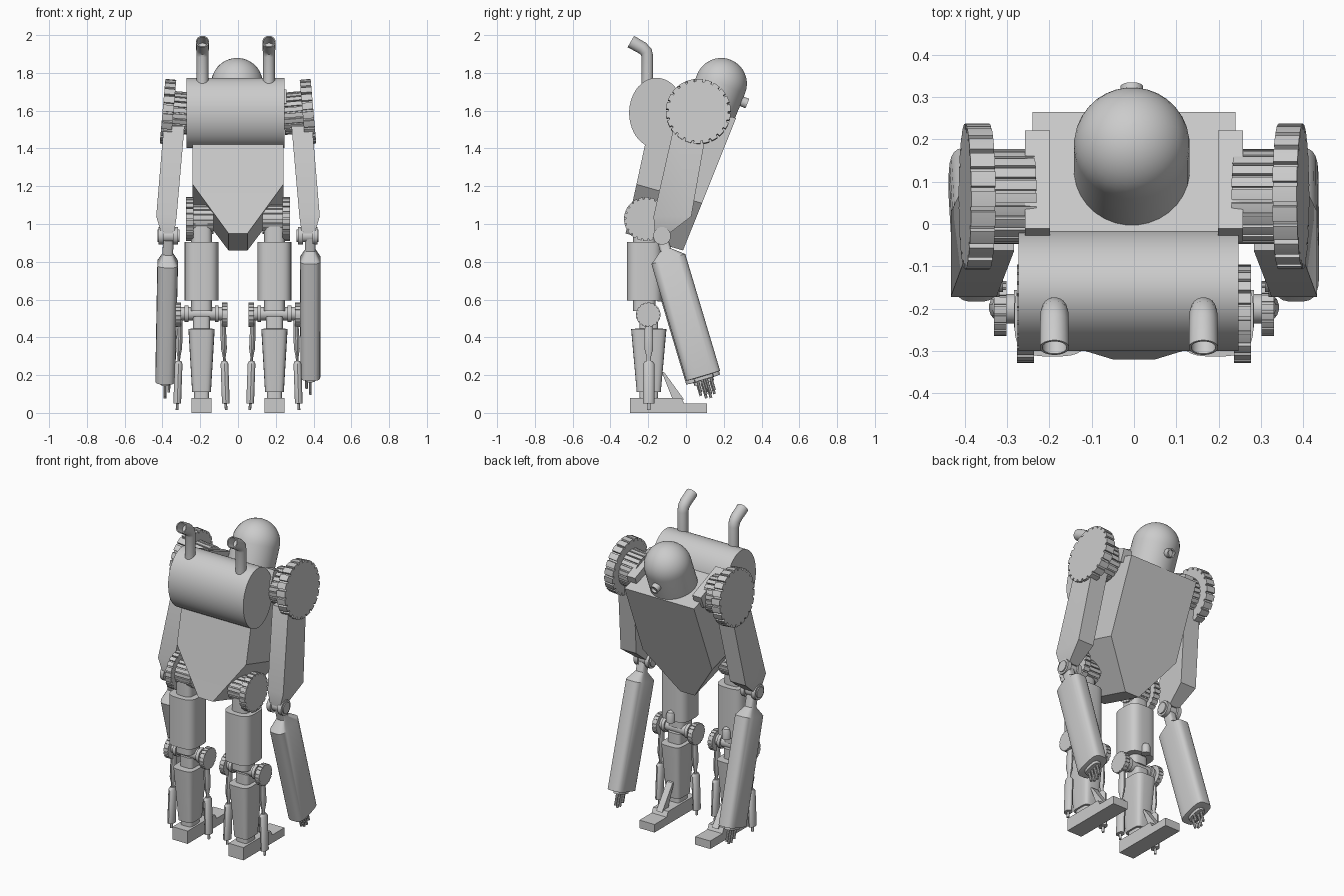
import bpy, bmesh
from math import sin, cos, pi, radians, copysign
from mathutils import Vector, Matrix

if "Cube" in bpy.data.objects:
    bpy.data.objects.remove(bpy.data.objects["Cube"])

grey = bpy.data.materials.new("plain_grey")
grey.use_nodes = True
grey.diffuse_color = (0.6, 0.6, 0.6, 1)
grey.node_tree.nodes["Principled BSDF"].inputs["Base Color"].default_value = (0.6, 0.6, 0.6, 1)
parts = []


def skin(name, rings):
    """Bridge equal rings of points and cap both ends."""
    bm = bmesh.new()
    loops = [[bm.verts.new(p) for p in ring] for ring in rings]
    n = len(loops[0])
    for a, b in zip(loops, loops[1:]):
        for i in range(n):
            j = (i + 1) % n
            bm.faces.new((a[i], a[j], b[j], b[i]))
    bm.faces.new(loops[0][::-1])
    bm.faces.new(loops[-1])
    bmesh.ops.recalc_face_normals(bm, faces=bm.faces)
    mesh = bpy.data.meshes.new(name)
    bm.to_mesh(mesh)
    bm.free()
    mesh.materials.append(grey)
    obj = bpy.data.objects.new(name, mesh)
    bpy.context.collection.objects.link(obj)
    parts.append(obj)
    return obj


def frame(origin, axis):
    """Matrix whose local z follows the axis."""
    z = Vector(axis).normalized()
    ref = Vector((1, 0, 0)) if abs(z.x) < 0.9 else Vector((0, 1, 0))
    y = z.cross(ref).normalized()
    m = Matrix((y.cross(z), y, z)).transposed().to_4x4()
    m.translation = Vector(origin)
    return m


def outline(rx, ry, n, power):
    if n == 4:
        return [(rx, ry), (-rx, ry), (-rx, -ry), (rx, -ry)]
    pts = []
    for i in range(n):
        c, s = cos(2 * pi * (i + 0.5) / n), sin(2 * pi * (i + 0.5) / n)
        pts.append((copysign(abs(c) ** (2 / power), c) * rx,
                    copysign(abs(s) ** (2 / power), s) * ry))
    return pts


def loft(name, origin, axis, profile, n=24, power=2):
    """Profile rows are (distance along axis, half width, half depth)."""
    m = frame(origin, axis)
    return skin(name, [[m @ Vector((x, y, d)) for x, y in outline(rx, ry, n, power)]
                       for d, rx, ry in profile])


def rod(name, start, end, r, n=16):
    axis = Vector(end) - Vector(start)
    return loft(name, start, axis, [(0, r, r), (axis.length, r, r)], n)


def gear(name, origin, axis, r, length, teeth, notch):
    m = frame(origin, axis)
    ring = []
    for i in range(teeth):
        for t, rad in ((0, r), (0.38, r), (0.74, r), (0.76, r - notch), (0.98, r - notch)):
            a = 2 * pi * (i + t) / teeth
            ring.append((rad * cos(a), rad * sin(a)))
    return skin(name, [[m @ Vector((x, y, d)) for x, y in ring] for d in (0, length)])


def box(name, centre, size, tilt=0):
    m = Matrix.Translation(centre) @ Matrix.Rotation(tilt, 4, 'X')
    hx, hy, hz = (v / 2 for v in size)
    return skin(name, [[m @ Vector((x, y, z)) for x, y in outline(hx, hy, 4, 2)]
                       for z in (-hz, hz)])


LEAN = radians(22)
UP = Vector((0, sin(LEAN), cos(LEAN)))
FORWARD = Vector((0, cos(LEAN), -sin(LEAN)))

# Torso: rows are (half width, front point, back point)
torso = [(0.05, (-0.016, 0.86), (-0.32, 0.95)),
         (0.24, (0.085, 1.11), (-0.262, 1.21)),
         (0.24, (0.265, 1.56), (-0.16, 1.687))]
skin("torso", [[(-w, *f), (w, *f), (w, *b), (-w, *b)] for w, f, b in torso])

# Boiler on the back, with two bent exhaust pipes
loft("boiler", (-0.273, -0.156, 1.588), (1, 0, 0),
     [(0, 0.145, 0.186), (0.52, 0.145, 0.186)], 48)
for side, x in (("right", -0.188), ("left", 0.164)):
    # Rows are (y, z, tilt, radius), up the outside and back into the mouth
    path = [(-0.204, 1.72, 0, 0.031), (-0.204, 1.885, 4, 0.031), (-0.211, 1.912, 28, 0.033),
            (-0.232, 1.932, 54, 0.034), (-0.292, 1.966, 60, 0.035),
            (-0.292, 1.966, 60, 0.029), (-0.236, 1.934, 56, 0.028)]
    rings = []
    for y, z, tilt, r in path:
        m = frame((x, y, z), (0, -sin(radians(tilt)), cos(radians(tilt))))
        rings.append([m @ Vector((px, py, 0)) for px, py in outline(r, r, 20, 2)])
    skin(side + "_exhaust_pipe", rings)

# Domed head and round eye tube
R, NECK = 0.137, 0.25
dome = [(NECK + R * sin(t * pi / 20), R * cos(t * pi / 20), R * cos(t * pi / 20))
        for t in range(10)] + [(NECK + R, 0.002, 0.002)]
centre = Vector((-0.005, 0.186, 1.742))
loft("head", centre - UP * NECK, UP, [(0, R, R)] + dome, 32)
eye = centre + FORWARD * 0.10 - UP * 0.045
loft("eye_tube", eye, FORWARD,
     [(0, 0.027, 0.027), (0.068, 0.027, 0.027), (0.068, 0.019, 0.019), (0.052, 0.019, 0.019)], 20)

for side, s in (("left", 1), ("right", -1)):
    def P(x, y, z):
        return Vector((s * x, y, z))

    # Shoulder block and gears
    box(side + "_shoulder_block", P(0.228, 0.09, 1.627), (0.06, 0.25, 0.08), -LEAN)
    out = P(cos(radians(5)), 0, sin(radians(5)))
    hub = P(0.24, 0.065, 1.583)
    gear(side + "_shoulder_pinion", hub, out, 0.112, 0.115, 22, 0.010)
    gear(side + "_shoulder_gear", hub + out * 0.102, out, 0.172, 0.058, 22, 0.014)

    # Upper arm, tapering to the elbow
    arm = [(0.338, 0.025, 1.52, 0.055, 0.088), (0.379, -0.072, 1.04, 0.054, 0.100),
           (0.372, -0.127, 0.95, 0.034, 0.038)]
    skin(side + "_upper_arm", [[P(x + px, y + py, z) for px, py in outline(hx, hy, 4, 2)]
                               for x, y, z, hx, hy in arm])
    rod(side + "_elbow_pin", P(0.31, -0.127, 0.937), P(0.426, -0.127, 0.937), 0.034)
    for x in (0.318, 0.394):
        rod(side + "_elbow_disc", P(x, -0.127, 0.937), P(x + 0.026, -0.127, 0.937), 0.047)

    # Forearm swinging forward, with wrist and fingers; the right one hangs slightly lower
    drop, splay = (0, 0.383) if s > 0 else (0.02, 0.37)
    elbow, down = P(splay, -0.125, 0.92 - drop), Vector((-drop, 0.286, -0.958))
    loft(side + "_forearm", elbow, down,
         [(-0.02, 0.028, 0.03), (0.06, 0.028, 0.03), (0.11, 0.055, 0.094),
          (0.755, 0.053, 0.094), (0.757, 0.04, 0.07)], 24, 3.6)
    loft(side + "_wrist", elbow, down, [(0.75, 0.028, 0.055), (0.775, 0.028, 0.055)], 16, 3)
    across = Vector((0, 0.958, 0.286))
    for k, reach in enumerate((0.835, 0.855, 0.86, 0.845)):
        base = elbow + across * (0.024 * (k - 1.5))
        rod(side + "_finger", base + down * 0.77, base + down * reach, 0.008, 8)
    thumb = elbow - P(0.02, 0, 0)
    rod(side + "_thumb", thumb + down * 0.77, thumb + down * 0.825, 0.008, 8)

    # Hip gears
    gear(side + "_hip_pinion", P(0.13, -0.212, 1.026), P(1, 0, 0), 0.078, 0.11, 18, 0.008)
    gear(side + "_hip_gear", P(0.236, -0.212, 1.026), P(1, 0, 0), 0.116, 0.04, 22, 0.010)

    # Thigh with neck, lower cap and small front boss
    LEG = 0.193
    loft(side + "_thigh", P(LEG, -0.22, 0.54), (0, 0, 1),
         [(0, 0.055, 0.06), (0.055, 0.055, 0.06), (0.056, 0.09, 0.093), (0.365, 0.09, 0.093),
          (0.366, 0.055, 0.06), (0.46, 0.055, 0.06)], 32, 3.4)
    loft(side + "_knee_boss", P(LEG, -0.125, 0.59), (0, 0, 1),
         [(0, 0.026, 0.026), (0.045, 0.026, 0.026), (0.062, 0.019, 0.019), (0.071, 0.004, 0.004)], 16)

    # Knee axle with collars and toothed end discs
    rod(side + "_knee_axle", P(LEG - 0.12, -0.2, 0.525), P(LEG + 0.12, -0.2, 0.525), 0.035, 20)
    for e in (-1, 1):
        gear(side + "_knee_disc", P(LEG + e * 0.108, -0.2, 0.52), P(e, 0, 0), 0.065, 0.03, 18, 0.005)
        rod(side + "_knee_collar", P(LEG + e * 0.07, -0.2, 0.525), P(LEG + e * 0.09, -0.2, 0.525), 0.045)
        # Piston hanging beside the shin
        top = P(LEG + e * 0.113, -0.197, 0.5)
        sway = P(e * 0.035, 0, -1)
        loft(side + "_piston_link", top, sway,
             [(0, 0.012, 0.02), (0.1, 0.016, 0.024), (0.16, 0.016, 0.024), (0.205, 0.008, 0.012),
              (0.24, 0.008, 0.012)], 12)
        loft(side + "_piston", top, sway,
             [(0.225, 0.014, 0.018), (0.24, 0.021, 0.03), (0.45, 0.021, 0.03), (0.452, 0.007, 0.009),
              (0.485, 0.007, 0.009)], 14)

    # Shin, tapering to the ankle
    loft(side + "_shin", P(LEG, -0.197, 0.06), (0, 0, 1),
         [(0, 0.04, 0.05), (0.05, 0.04, 0.05), (0.051, 0.05, 0.064), (0.385, 0.07, 0.094),
          (0.386, 0.045, 0.05), (0.45, 0.045, 0.05)], 24, 4.5)

    # Stepped foot in side profile, with a brace up to the shin
    foot = [(-0.296, 0), (0.11, 0), (0.11, 0.05), (-0.01, 0.05), (-0.025, 0.08), (-0.296, 0.08)]
    skin(side + "_foot", [[P(x, y, z) for y, z in foot] for x in (LEG - 0.052, LEG + 0.052)])
    brace = [(-0.13, 0.22), (-0.115, 0.215), (-0.01, 0.07), (-0.07, 0.07)]
    skin(side + "_ankle_brace", [[P(x, y, z) for y, z in brace] for x in (LEG - 0.02, LEG + 0.02)])

# Soft shading on round parts, crisp edges elsewhere
bpy.ops.object.select_all(action='DESELECT')
for obj in parts:
    obj.select_set(True)
bpy.context.view_layer.objects.active = parts[0]
bpy.ops.object.shade_smooth_by_angle(angle=radians(32))
